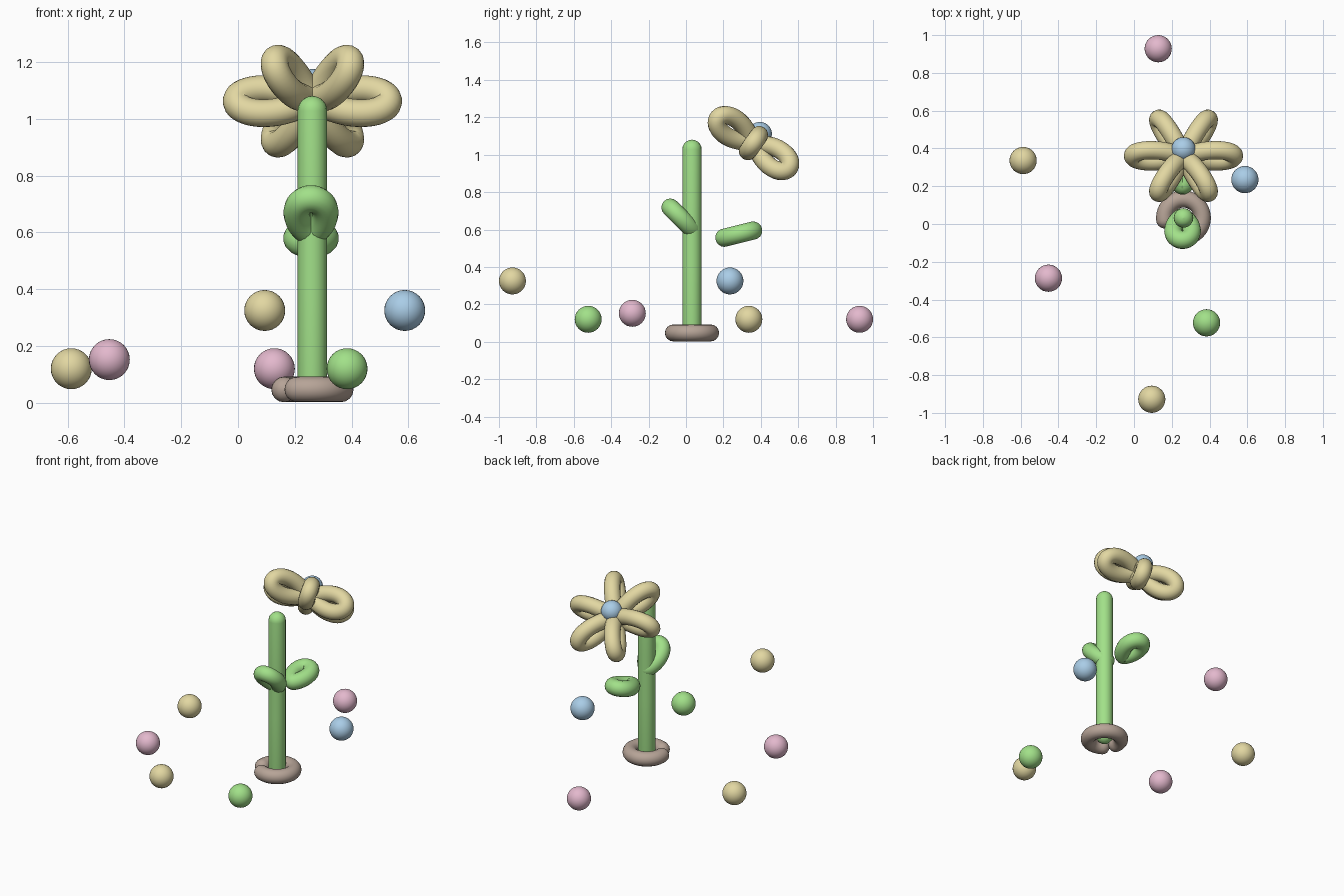
import bpy, math
from mathutils import Vector

if "Cube" in bpy.data.objects:
    bpy.data.objects.remove(bpy.data.objects["Cube"])

def material(name, rgb):
    m = bpy.data.materials.new(name)
    m.diffuse_color = (*rgb, 1)
    m.use_nodes = True
    m.node_tree.nodes["Principled BSDF"].inputs["Base Color"].default_value = m.diffuse_color
    return m

YELLOW = material("yellow", (0.76, 0.68, 0.36))
GREEN = material("green", (0.36, 0.75, 0.25))
PINK = material("pink", (0.77, 0.48, 0.61))
BLUE = material("blue", (0.40, 0.61, 0.80))
BROWN = material("brown", (0.47, 0.37, 0.31))

def tube(name, points, radius, mat, cyclic=False, radii=None):
    """Round tube swept along the points, turned into a smooth mesh."""
    cu = bpy.data.curves.new(name, 'CURVE')
    cu.dimensions = '3D'
    cu.bevel_depth = radius
    cu.bevel_resolution = 6
    cu.use_fill_caps = not cyclic
    sp = cu.splines.new('POLY')
    sp.points.add(len(points) - 1)
    for i, p in enumerate(points):
        sp.points[i].co = (*p, 1)
        sp.points[i].radius = radii[i] if radii else 1
    sp.use_cyclic_u = cyclic
    tmp = bpy.data.objects.new(name + "_path", cu)
    bpy.context.collection.objects.link(tmp)
    dg = bpy.context.evaluated_depsgraph_get()
    me = bpy.data.meshes.new_from_object(tmp.evaluated_get(dg))
    bpy.data.objects.remove(tmp)
    me.materials.clear()
    me.materials.append(mat)
    for p in me.polygons:
        p.use_smooth = True
    ob = bpy.data.objects.new(name, me)
    bpy.context.collection.objects.link(ob)
    return ob

def capsule(name, points, radius, mat):
    """Tube with rounded balloon ends."""
    pts = [Vector(p) for p in points]
    d0 = (pts[0] - pts[1]).normalized()
    d1 = (pts[-1] - pts[-2]).normalized()
    angs = [math.radians(a) for a in (15, 30, 45, 60, 75, 88)]
    head = [pts[0] + d0 * radius * math.sin(a) for a in reversed(angs)]
    tail = [pts[-1] + d1 * radius * math.sin(a) for a in angs]
    rad = [math.cos(a) for a in angs]
    return tube(name, head + pts + tail, radius, mat,
                radii=rad[::-1] + [1] * len(pts) + rad)

def teardrop(name, start, along, side, length, half, radius, mat):
    """Folded balloon loop, pinched at its start."""
    n = 40
    start, along, side = Vector(start), Vector(along).normalized(), Vector(side).normalized()
    ts = [2 * math.pi * (i + 0.5) / n for i in range(n)]
    ws = [math.sin(t) * math.sin(t / 2) ** 0.5 for t in ts]
    k = half / max(ws)
    pts = [start + along * length * (1 - math.cos(t)) / 2 + side * w * k
           for t, w in zip(ts, ws)]
    return tube(name, pts, radius, mat, cyclic=True)

def ball(name, loc, radius, mat):
    bpy.ops.mesh.primitive_uv_sphere_add(segments=32, ring_count=16, radius=radius, location=loc)
    ob = bpy.context.object
    ob.name = name
    ob.data.materials.append(mat)
    bpy.ops.object.shade_smooth()

SX, SY = 0.262, 0.032

# stem and open base ring
capsule("stem", [(SX, SY, z) for z in (0.07, 0.4, 0.7, 1.028)], 0.052, GREEN)
arc = [math.radians(238 + (546 - 238) * i / 36) for i in range(37)]
capsule("base_ring", [(SX + 0.1 * math.cos(a), SY + 0.1 * math.sin(a), 0.047) for a in arc],
        0.045, BROWN)

# leaves
teardrop("front_leaf", (SX - 0.005, 0.036, 0.598), (0, -0.7, 0.7), (1, 0, 0), 0.17, 0.049, 0.048, GREEN)
teardrop("back_leaf", (SX - 0.005, 0.204, 0.556), (0, 0.97, 0.24), (1, 0, 0), 0.16, 0.049, 0.049, GREEN)

# flower head, tilted up and back
centre = Vector((SX, 0.361, 1.062))
tilt = math.radians(35)
u = Vector((1, 0, 0))
v = Vector((0, -math.cos(tilt), math.sin(tilt)))
normal = Vector((0, math.sin(tilt), math.cos(tilt)))
for i in range(6):
    a = math.radians(60 * i)
    d = u * math.cos(a) + v * math.sin(a)
    teardrop(f"petal_{i + 1}", centre + d * 0.03, d, normal, 0.237, 0.052, 0.049, YELLOW)
ball("flower_centre", centre + normal * 0.06, 0.064, BLUE)

# loose balls around the flower
for name, loc, mat in [
    ("left_yellow_ball", (-0.587, 0.336, 0.12), YELLOW),
    ("left_pink_ball", (-0.453, -0.287, 0.152), PINK),
    ("front_yellow_ball", (0.094, -0.928, 0.325), YELLOW),
    ("back_pink_ball", (0.128, 0.928, 0.12), PINK),
    ("front_green_ball", (0.384, -0.523, 0.12), GREEN),
    ("right_blue_ball", (0.587, 0.235, 0.325), BLUE),
]:
    ball(name, loc, 0.072, mat)
